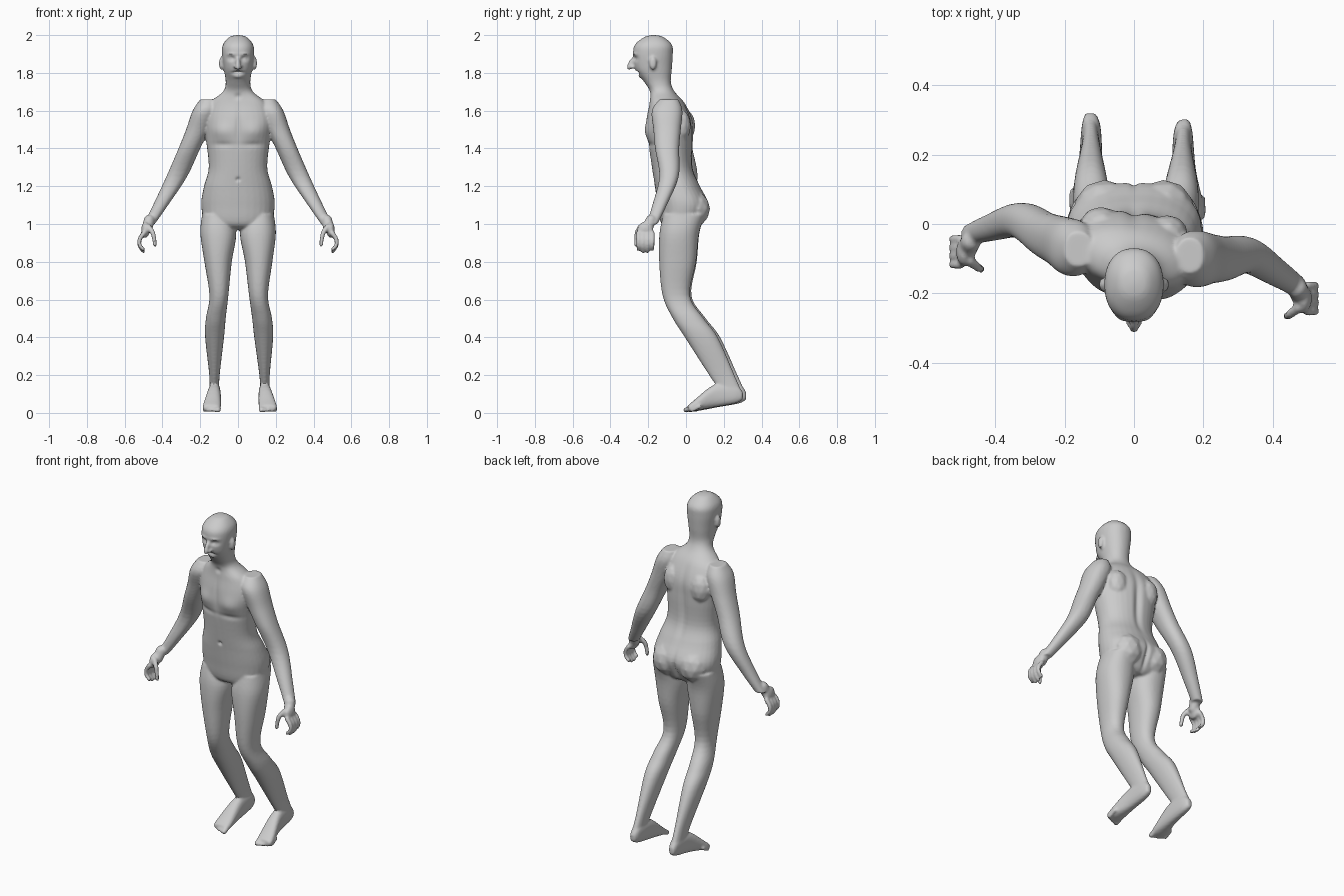
import bpy, bmesh, math
from mathutils import Vector

if "Cube" in bpy.data.objects:
    bpy.data.objects.remove(bpy.data.objects["Cube"])

bm = bmesh.new()
ball = bmesh.new()
bmesh.ops.create_icosphere(ball, subdivisions=2, radius=1)
ball.verts.index_update()


def clamp(value):
    return min(max(value, 0), 1)


def refine(rows, steps=5):
    """Interpolate smoothly between rows with a Catmull-Rom spline."""
    result = []
    last = len(rows) - 1
    for index in range(last):
        before, start, end, after = (
            Vector(rows[min(max(index + step, 0), last)]) for step in (-1, 0, 1, 2))
        leave, arrive = (end - before) / 2, (after - start) / 2
        for step in range(steps):
            t = step / steps
            bend = leave * (1 - t) - arrive * t + (end - start) * (2 * t - 1)
            result.append(start.lerp(end, t) + bend * t * (1 - t))
    return result + [Vector(rows[last])]


def loft(rows, place, sides=32, power=0.9):
    """Rows hold level, u min, u max, v min, v max; place maps (u, v, level) to space."""
    rings = []
    for level, u_min, u_max, v_min, v_max in refine(rows):
        ring = []
        for step in range(sides):
            angle = math.tau * step / sides
            across, along = (math.copysign(abs(wave) ** power, wave)
                             for wave in (math.cos(angle), math.sin(angle)))
            u = (u_min + u_max + (u_max - u_min) * across) / 2
            v = (v_min + v_max + (v_max - v_min) * along) / 2
            ring.append(bm.verts.new(place(u, v, level)))
        rings.append(ring)
    for lower, upper in zip(rings, rings[1:]):
        for step in range(sides):
            after = (step + 1) % sides
            bm.faces.new((lower[step], lower[after], upper[after], upper[step]))
    bm.faces.new(rings[0][::-1])
    bm.faces.new(rings[-1])


def blob(centre, size):
    """Add a stretched copy of the ball."""
    corners = [bm.verts.new(Vector(centre) + vertex.co * Vector(size)) for vertex in ball.verts]
    for face in ball.faces:
        bm.faces.new([corners[vertex.index] for vertex in face.verts])


def tube(points, start_radius, end_radius):
    """Chain of overlapping balls that tapers along a path."""
    path = refine(points)
    for index, point in enumerate(path):
        radius = start_radius + (end_radius - start_radius) * index / len(path)
        blob(point, (radius, radius, radius))


def twist(x, y, z):
    """Turn the shoulders a little against the hips."""
    turn = clamp((z - 1.2) * 3) * clamp((1.75 - z) * 10)
    return (x, y - 0.13 * x * turn, z)


# Torso, neck and head: height, half width, front, back
trunk = [
    (.97, .1, -.08, .05), (1, .17, -.13, .08), (1.1, .195, -.15, .12), (1.2, .18, -.165, .075),
    (1.3, .155, -.18, .035), (1.45, .17, -.2, .035), (1.55, .18, -.205, .03),
    (1.64, .15, -.19, -.01), (1.7, .08, -.19, -.06), (1.75, .065, -.22, -.08),
    (1.82, .075, -.27, -.075), (1.9, .085, -.28, -.07), (1.95, .08, -.27, -.075),
    (1.99, .045, -.22, -.12), (2, .01, -.18, -.16)]
loft([(height, -half, half, front, back) for height, half, front, back in trunk], twist)

# Nose
tube([(0, -.27, 1.88), (0, -.29, 1.86), (0, -.3, 1.83)], .01, .015)

# Arm: height, inner side, outer side, depth position
arm = [
    (1.66, .12, .2, -.09), (1.6, .11, .24, -.1), (1.5, .15, .275, -.1), (1.4, .2, .315, -.1),
    (1.25, .27, .38, -.09), (1.1, .37, .45, -.14), (1, .44, .5, -.18)]

# Leg: height, inner side, outer side, front, back
leg = [
    (1.05, .04, .19, -.12, .1), (.95, .01, .2, -.14, .07), (.8, .035, .18, -.14, .055),
    (.62, .055, .155, -.12, .025), (.5, .07, .175, -.065, .1), (.4, .08, .18, 0, .175),
    (.2, .105, .16, .13, .265), (.1, .11, .16, .2, .31)]

# Foot from heel to toes: depth position, inner side, outer side, sole, top
foot = [
    (.31, .12, .15, .07, .11), (.27, .105, .16, .05, .15), (.16, .1, .17, .03, .15),
    (.05, .1, .195, .01, .065), (.02, .105, .19, .01, .04)]


def build_side(side):
    def leg_place(x, y, z):
        shift = .01 * clamp(1 - z)
        return (side * x + shift, y - side * shift, z)

    def foot_place(x, z, y):
        return leg_place(x, y, z)

    def arm_place(x, y, z):
        # The right arm is carried further back towards the hand
        return (side * x, y + (.2 * (1.75 - z) if side < 0 else 0), z)

    def arm_row(height, inner, outer, middle):
        depth = min(.03 + .085 * (height - 1), 5 * (1.67 - height))
        return (height, inner, outer, middle - depth, middle + depth)

    loft([arm_row(*row) for row in arm], arm_place)
    loft(leg, leg_place)
    loft(foot, foot_place, power=0.8)

    # Toes, shorter towards the outside
    for toe in range(5):
        x, tip = .115 + .018 * toe, .01 + .002 * toe * toe
        radius = .011 if toe else .015
        tube([leg_place(x, tip + back, .015 + back / 2) for back in (.04, .02, 0)],
             radius, radius)

    # Wrist, palm, curled fingers and thumb
    palm = Vector((side * .49, -.215 if side > 0 else -.08, .97))

    def reach(inward, forward, down):
        return palm + Vector((-side * inward, -forward, -down))

    tube([reach(.02, -.03, -.05), reach(.01, -.01, -.01)], .03, .03)
    blob(palm, (.023, .044, .045))
    for finger in (-1.5, -.5, .5, 1.5):
        spread, lift = .025 * finger, .01 * abs(finger)
        tube([reach(-.01, spread, .02), reach(-.03, spread, .05),
              reach(-.03, spread, .09 - lift / 2), reach(-.01, spread, .12 - lift)], .0135, .01)
    tube([reach(.015, .025, -.015), reach(.04, .045, .02), reach(.05, .05, .08)], .016, .011)

    # Ear, nostril, buttock and shoulder blade
    blob((side * .09, -.175, 1.85), (.011, .02, .036))
    blob((side * .014, -.283, 1.83), (.01, .014, .01))
    blob((side * .085, .045, 1.08), (.088, .083, .095))
    blob(twist(side * .095, -.012, 1.52), (.06, .05, .085))


for side in (-1, 1):
    build_side(side)
ball.free()

# Weld every part into one skin
mesh = bpy.data.meshes.new("body")
bm.to_mesh(mesh)
bm.free()
body = bpy.data.objects.new("body", mesh)
bpy.context.collection.objects.link(body)
bpy.context.view_layer.objects.active = body
body.select_set(True)
weld = body.modifiers.new("weld_skin", "REMESH")
weld.mode, weld.voxel_size = "VOXEL", .007
soften = body.modifiers.new("soften", "SMOOTH")
soften.factor, soften.iterations = .5, 4
for modifier_name in ("weld_skin", "soften"):
    bpy.ops.object.modifier_apply(modifier=modifier_name)

skin_mesh = bmesh.new()
skin_mesh.from_mesh(body.data)
skin_mesh.normal_update()


def sculpt(centre, spread, amount):
    """Raise or sink the skin softly around a point."""
    middle, reach = Vector(centre), 2.3 * spread[2]
    for vertex in skin_mesh.verts:
        offset = vertex.co - middle
        if abs(offset.z) < reach:
            falloff = sum((part / size) ** 2 for part, size in zip(offset, spread))
            vertex.co += vertex.normal * amount * math.exp(-falloff)


# Chest muscles, eye sockets, eyes and brows
for side in (-1, 1):
    sculpt(twist(side * .085, -.2, 1.49), (.06, .06, .045), .014)
    sculpt(twist(side * .08, -.19, 1.42), (.06, .06, .015), -.006)
    sculpt((side * .034, -.265, 1.876), (.018, .03, .011), -.016)
    sculpt((side * .034, -.26, 1.876), (.01, .02, .007), .007)
    sculpt((side * .034, -.27, 1.9), (.024, .03, .007), .005)

# Mouth, lower lip, navel, breastbone, throat, spine and cleft
sculpt((0, -.26, 1.8), (.026, .03, .007), -.016)
sculpt((0, -.26, 1.78), (.022, .03, .008), .007)
sculpt((0, -.175, 1.235), (.01, .03, .01), -.012)
sculpt((0, -.2, 1.52), (.014, .06, .09), -.008)
sculpt((0, -.17, 1.675), (.016, .05, .014), -.008)
sculpt((0, .03, 1.42), (.02, .05, .17), -.014)
sculpt((0, .1, 1.06), (.012, .07, .07), -.014)
skin_mesh.to_mesh(body.data)
skin_mesh.free()

# One plain skin colour
skin = bpy.data.materials.new("plain_grey")
skin.use_nodes = True
grey = (.6, .6, .6, 1)
skin.diffuse_color = grey
skin.node_tree.nodes["Principled BSDF"].inputs["Base Color"].default_value = grey
body.data.materials.append(skin)
bpy.ops.object.shade_smooth_by_angle(angle=math.radians(40))
